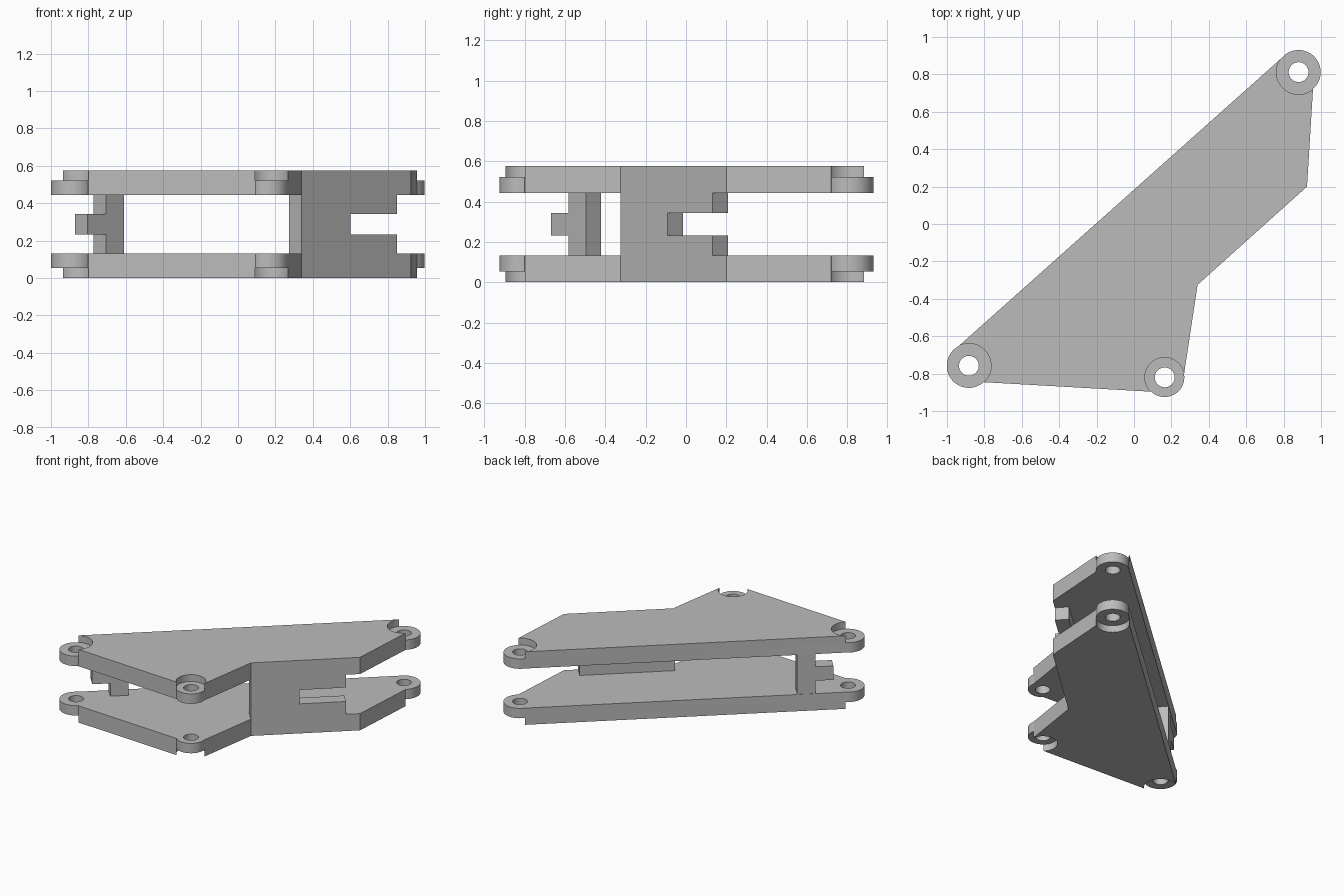
import bpy, bmesh, math
from mathutils import Matrix, Vector

cube = bpy.data.objects.get("Cube")
if cube:
    bpy.data.objects.remove(cube, do_unlink=True)

HEIGHT, PLATE, STEP, HOLE = 0.576, 0.132, 0.054, 0.053
MID = HEIGHT / 2
PIVOTS = [(0.88, 0.812, 0.118), (-0.883, -0.758, 0.118), (0.164, -0.82, 0.105)]

grey = bpy.data.materials.new("plain grey")
grey.use_nodes = True
colour = (0.5, 0.5, 0.5, 1)
grey.diffuse_color = colour
grey.node_tree.nodes["Principled BSDF"].inputs["Base Color"].default_value = colour


def finish(name, bm):
    bmesh.ops.recalc_face_normals(bm, faces=bm.faces)
    mesh = bpy.data.meshes.new(name)
    bm.to_mesh(mesh)
    bm.free()
    mesh.materials.append(grey)
    obj = bpy.data.objects.new(name, mesh)
    bpy.context.collection.objects.link(obj)
    return obj


def prism(name, profile, depth, matrix=Matrix()):
    """Extrude a flat profile along its local z, then place it."""
    bm = bmesh.new()
    face = bm.faces.new([bm.verts.new((x, y, 0)) for x, y in profile])
    new = bmesh.ops.extrude_face_region(bm, geom=[face])["geom"]
    top = [v for v in new if isinstance(v, bmesh.types.BMVert)]
    bmesh.ops.translate(bm, verts=top, vec=(0, 0, depth))
    bm.transform(matrix)
    return finish(name, bm)


def cylinder(name, x, y, radius, low, high):
    bm = bmesh.new()
    bmesh.ops.create_cone(bm, cap_ends=True, segments=64, radius1=radius, radius2=radius,
                          depth=high - low,
                          matrix=Matrix.Translation((x, y, (low + high) / 2)))
    return finish(name, bm)


def select_only(obj):
    bpy.ops.object.select_all(action="DESELECT")
    obj.select_set(True)
    bpy.context.view_layer.objects.active = obj


def combine(obj, other, operation):
    select_only(obj)
    mod = obj.modifiers.new("cut", "BOOLEAN")
    mod.operation, mod.object, mod.solver = operation, other, "EXACT"
    bpy.ops.object.modifier_apply(modifier=mod.name)
    bpy.data.objects.remove(other, do_unlink=True)


# Lower plate: outline runs through each pivot centre, the round lugs complete it
outline = [(0.80, 0.897), PIVOTS[0][:2], (0.957, 0.72), (0.925, 0.2), (0.34, -0.325),
           (0.268, -0.80), PIVOTS[2][:2], (0.10, -0.897), (-0.80, -0.846),
           PIVOTS[1][:2], (-0.957, -0.67)]
lower = prism("lower_plate", outline, PLATE)

# Round lugs, recessed on the outer side, with through holes
for x, y, r in PIVOTS:
    combine(lower, cylinder("lug", x, y, r, 0, PLATE), "UNION")
for x, y, r in PIVOTS:
    combine(lower, cylinder("recess", x, y, r + 0.001, -0.1, STEP), "DIFFERENCE")
    combine(lower, cylinder("hole", x, y, HOLE, -0.2, 0.3), "DIFFERENCE")
select_only(lower)
bpy.ops.object.shade_smooth_by_angle(angle=math.radians(30))

# Upper plate: the lower one reflected about mid height
upper = lower.copy()
upper.data = lower.data.copy()
upper.name = "upper_plate"
upper.data.transform(Matrix.Translation((0, 0, HEIGHT)) @ Matrix.Scale(-1, 4, (0, 0, 1)))
upper.data.flip_normals()
bpy.context.collection.objects.link(upper)


def wall(name, start, end, profile, thickness, inward):
    """Upright wall between the plates; profile is (distance along, height)."""
    along = (Vector(end) - Vector(start)).normalized()
    side = Vector((-along.y, along.x)) * inward
    matrix = Matrix(((along.x, 0, side.x, start[0]),
                     (along.y, 0, side.y, start[1]),
                     (0, 1, 0, 0), (0, 0, 0, 1)))
    return prism(name, profile, thickness, matrix)


low, high = PLATE, HEIGHT - PLATE
slot_low, slot_high = MID - 0.055, MID + 0.055

# Long wall with an open slot at its far end
wall("slotted_wall", (0.34, -0.325), (0.925, 0.2),
     [(0, low), (0.685, low), (0.685, slot_low), (0.35, slot_low),
      (0.35, slot_high), (0.685, slot_high), (0.685, high), (0, high)], 0.102, 1)

# Short post with a tab on the opposite edge
wall("tabbed_post", (-0.675, -0.422), (-0.957, -0.67),
     [(0, low), (0.13, low), (0.13, slot_low), (0.26, slot_low),
      (0.26, slot_high), (0.13, slot_high), (0.13, high), (0, high)], 0.1, 1)
